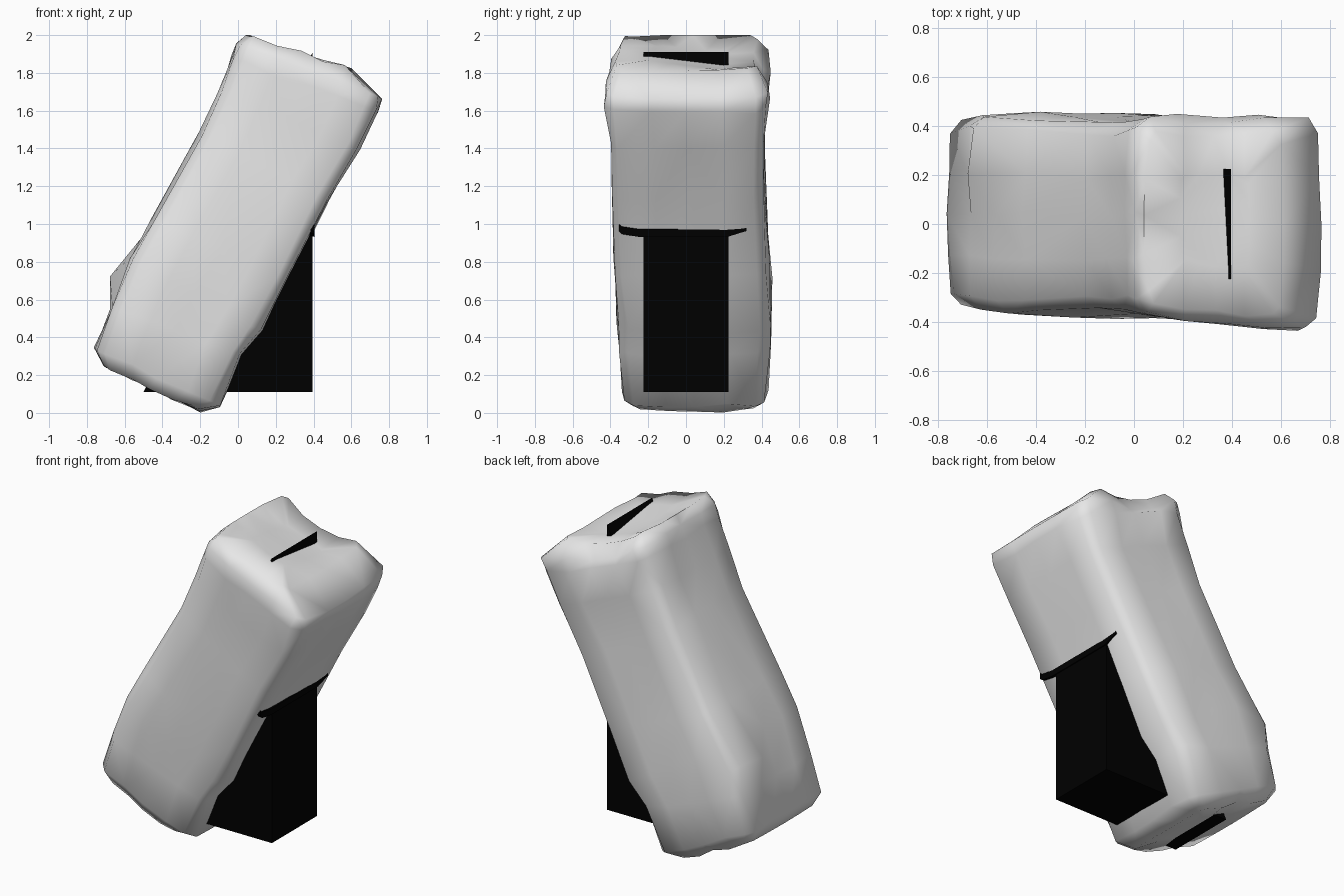
import bpy, bmesh, random
from mathutils import Vector

cube = bpy.data.objects.get("Cube")
if cube:
    bpy.data.objects.remove(cube)
random.seed(4)


def material(name, rgb):
    m = bpy.data.materials.new(name)
    m.use_nodes = True
    m.diffuse_color = (*rgb, 1)
    m.node_tree.nodes["Principled BSDF"].inputs["Base Color"].default_value = (*rgb, 1)
    return m


grey = material("stone grey", (0.8, 0.8, 0.8))
black = material("black", (0.0, 0.0, 0.0))


def loft(name, bm, rings, mat):
    """Skin a row of vertex rings, close both ends and make the object."""
    for a, b in zip(rings, rings[1:]):
        for i in range(len(a)):
            j = (i + 1) % len(a)
            bm.faces.new((a[i], a[j], b[j], b[i]))
    for r in (rings[0], rings[-1]):
        bm.faces.new(r)
    bmesh.ops.triangulate(bm, faces=bm.faces)
    bmesh.ops.recalc_face_normals(bm, faces=bm.faces)
    mesh = bpy.data.meshes.new(name)
    bm.to_mesh(mesh)
    bm.free()
    mesh.materials.append(mat)
    ob = bpy.data.objects.new(name, mesh)
    bpy.context.collection.objects.link(ob)
    return ob


def bar(name, profile, steps):
    """Carry an x-z profile along y; each step is (y, lift)."""
    bm = bmesh.new()
    rings = [[bm.verts.new((x, y, z + lift)) for x, z in profile] for y, lift in steps]
    return loft(name, bm, rings, black)


# Rounded rectangle section, one quarter turned four times
section = []
quarter = [(1, 0), (1, .45), (.97, .84), (.86, .97), (.42, 1)]
for turn in range(4):
    section += quarter
    quarter = [(-v, u) for u, v in quarter]

# Leaning boulder: left x, z; right x, z; front y at left and right; back y
stations = [
    (-.71, .25, -.20, .01, -.29, -.29, .37),
    (-.76, .34, -.09, .04, -.35, -.34, .43),
    (-.67, .55, .02, .31, -.36, -.36, .45),
    (-.57, .82, .13, .43, -.37, -.37, .45),
    (-.45, 1.02, .28, .72, -.37, -.39, .44),
    (-.20, 1.48, .48, 1.12, -.36, -.41, .42),
    (-.10, 1.70, .64, 1.40, -.36, -.42, .42),
    (-.03, 1.88, .735, 1.59, -.36, -.45, .44),
    (.00, 1.95, .76, 1.67, -.36, -.45, .44),
    (.05, 2.00, .61, 1.82, -.33, -.39, .39),
]


def ring(bm, station, scale=1, noise=.01):
    lx, lz, rx, rz, front_l, front_r, back = station
    left, right = Vector((lx, 0, lz)), Vector((rx, 0, rz))
    mid, half = (left + right) / 2, (right - left) / 2
    out = []
    for u, v in section:
        front = front_l + (front_r - front_l) * (u + 1) / 2
        p = mid + half * u * scale
        p.y = (front + back) / 2 + (back - front) / 2 * v * scale
        jitter = Vector(random.uniform(-noise, noise) for _ in range(3))
        out.append(bm.verts.new(p + jitter))
    return out


bm = bmesh.new()
rings = [ring(bm, stations[0], .5, 0)]
rings += [ring(bm, s) for s in stations]
rings.append(ring(bm, stations[-1], .5, 0))
# Hollow in the upper end, falling towards the back
for v in rings[-1]:
    v.co.z -= .025 + .12 * v.co.y
for r in rings[-3:-1]:
    for v in r:
        if v.co.y > .25 and .2 < v.co.x < .5:
            v.co += Vector((0, -.03, -.05))
# Bulge on the lower back shoulder
for v in rings[4]:
    if v.co.x < -.5 and v.co.y > .1:
        v.co += Vector((-.1, 0, -.09))
boulder = loft("leaning_boulder", bm, rings, grey)
for v in boulder.data.vertices:
    v.co.z = min(2.0, max(0.0, v.co.z))
bpy.ops.object.select_all(action="DESELECT")
boulder.select_set(True)
bpy.context.view_layer.objects.active = boulder
bpy.ops.object.shade_smooth_by_angle(angle=1.25)

# Dark wedge holding the boulder up
bar("support_wedge", [(-.5, .11), (.395, .11), (.395, 1.91)], [(-.225, 0), (.225, 0)])

# Ledge strip under the boulder, with lifted ends
bar("ledge_strip", [(.33, .95), (.405, .932), (.405, .97), (.39, .975)],
    [(-.355, .03), (-.34, .015), (-.25, 0), (.22, 0), (.3, .025), (.32, .03)])
